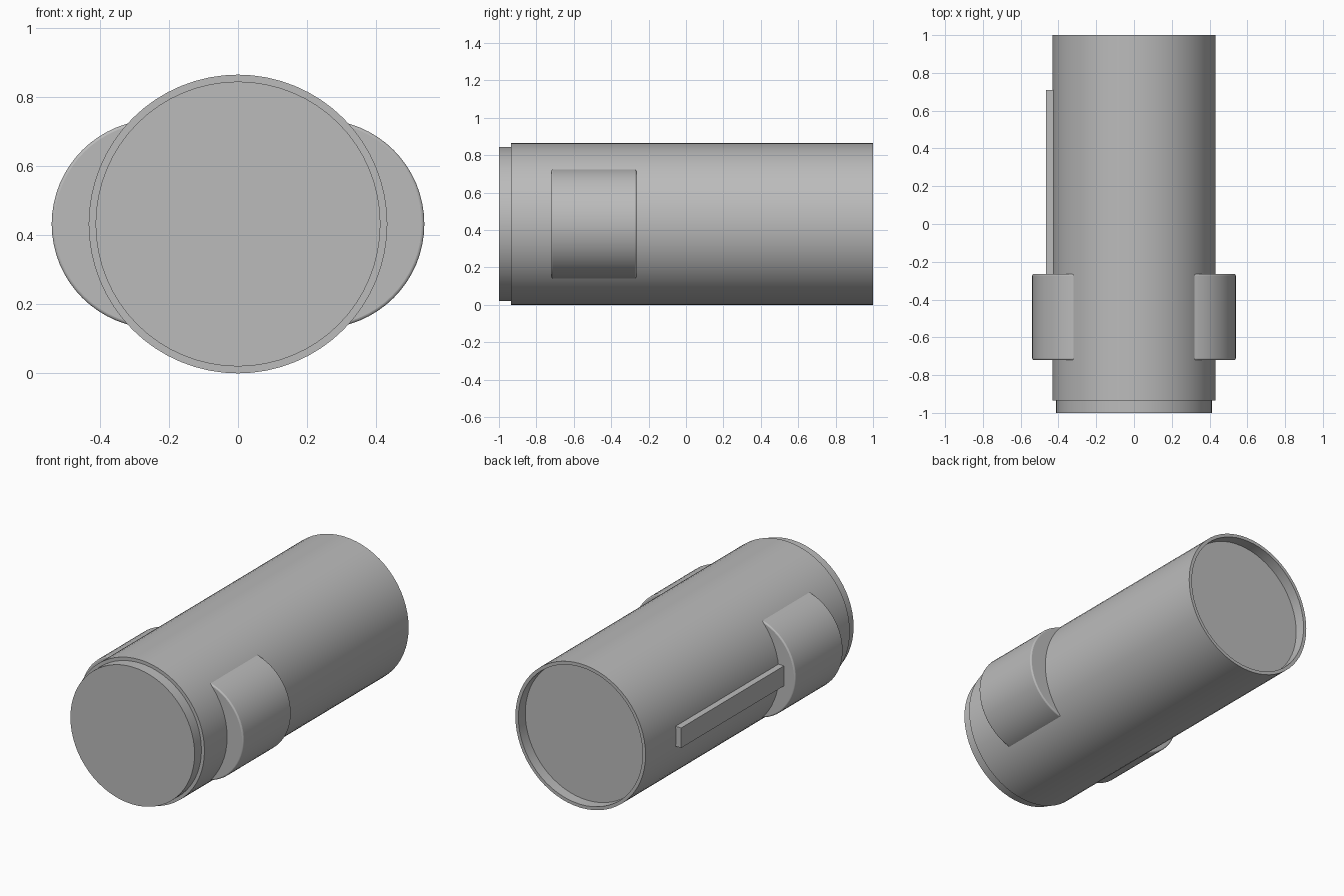
import bpy, bmesh, math
from mathutils import Matrix

cube = bpy.data.objects.get("Cube")
if cube:
    bpy.data.objects.remove(cube, do_unlink=True)

R = 0.432          # tube radius, also the height of its axis
INNER = 0.412      # radius of the plug and the socket

grey = bpy.data.materials.new("plain grey")
grey.use_nodes = True
COLOUR = (0.5, 0.5, 0.5, 1)
grey.diffuse_color = COLOUR
grey.node_tree.nodes["Principled BSDF"].inputs["Base Color"].default_value = COLOUR


def finish(name, bm, bevel=0):
    bmesh.ops.recalc_face_normals(bm, faces=bm.faces)
    mesh = bpy.data.meshes.new(name)
    bm.to_mesh(mesh)
    bm.free()
    mesh.materials.append(grey)
    obj = bpy.data.objects.new(name, mesh)
    bpy.context.collection.objects.link(obj)
    if bevel:
        mod = obj.modifiers.new("soft edges", "BEVEL")
        mod.width, mod.segments = bevel, 3
        mod.limit_method = "ANGLE"
    bpy.ops.object.select_all(action="DESELECT")
    obj.select_set(True)
    bpy.context.view_layer.objects.active = obj
    bpy.ops.object.shade_smooth_by_angle(angle=math.radians(35))
    return obj


def lathe(name, profile, x=0, bevel=0, sides=64):
    """Revolve (radius, y) points about an axis parallel to y."""
    bm = bmesh.new()
    rings = []
    for r, y in profile:
        rings.append([bm.verts.new((x + r * math.cos(a), y, R + r * math.sin(a)))
                      for a in (math.tau * i / sides for i in range(sides))])
    for a, b in zip(rings, rings[1:]):
        for i in range(sides):
            j = (i + 1) % sides
            bm.faces.new((a[i], a[j], b[j], b[i]))
    bm.faces.new(rings[0])
    bm.faces.new(rings[-1])
    return finish(name, bm, bevel)


# Tube with a stepped plug in front and a shallow socket behind
lathe("tube_body", [(INNER, -1), (INNER, -0.935), (R, -0.935),
                    (R, 1), (INNER, 1), (INNER, 0.935)])

# Rounded lugs on both sides
for side, name in ((1, "left_lug"), (-1, "right_lug")):
    lathe(name, [(0.302, -0.72), (0.302, -0.265)], x=side * 0.237, bevel=0.008)

# Thin rail running back from the right lug
bm = bmesh.new()
bmesh.ops.create_cube(bm, size=1, matrix=Matrix.Translation((-0.435, 0.205, R))
                      @ Matrix.Diagonal((0.06, 1.01, 0.12, 1)))
finish("side_rail", bm)
